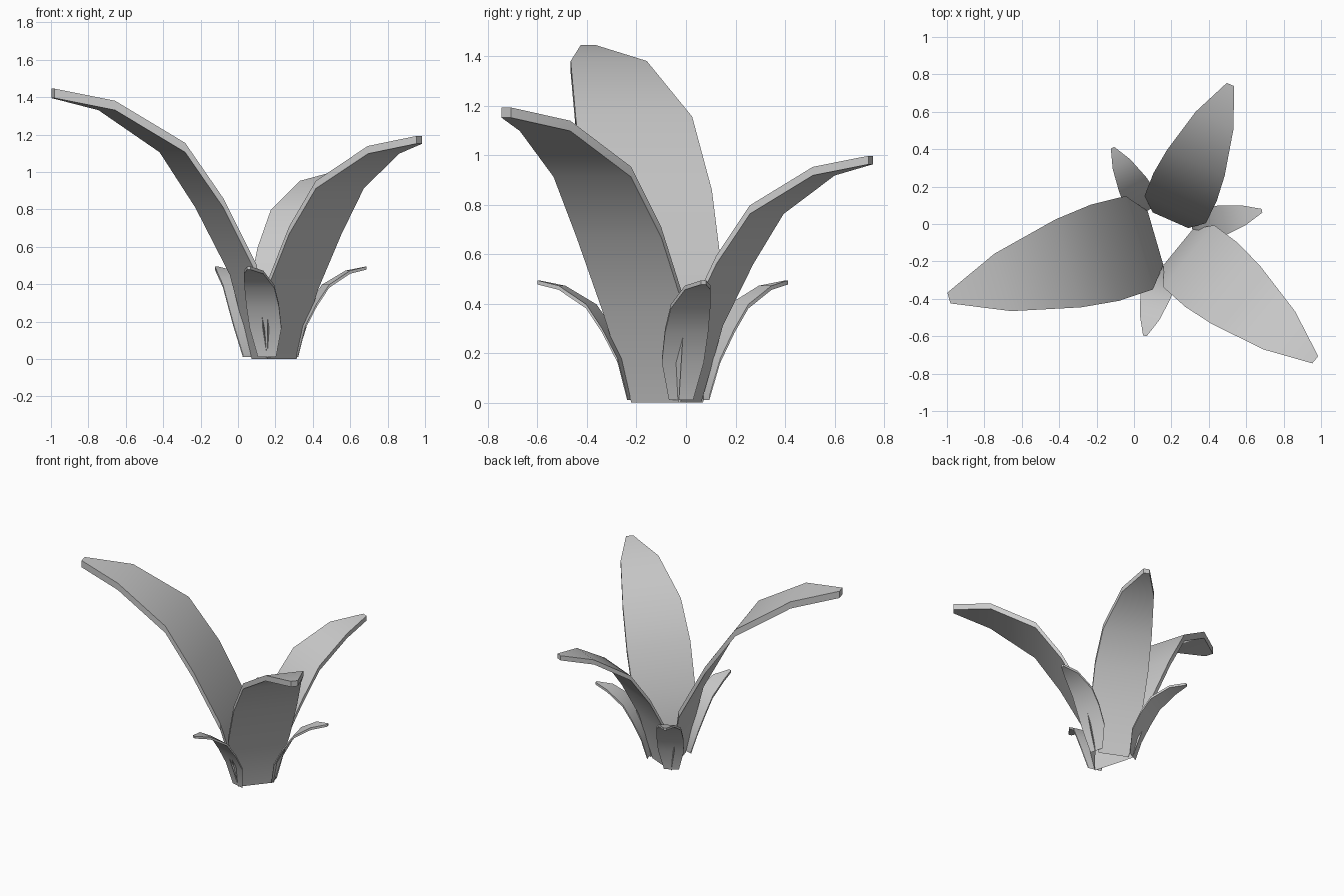
import bpy
import bmesh
import math
from mathutils import Matrix, Vector

if "Cube" in bpy.data.objects:
    bpy.data.objects.remove(bpy.data.objects["Cube"], do_unlink=True)

# One plain grey for the whole plant
GREY = (0.6, 0.6, 0.6, 1)
leaf_grey = bpy.data.materials.new("leaf_grey")
leaf_grey.use_nodes = True
leaf_grey.diffuse_color = GREY
leaf_grey.node_tree.nodes["Principled BSDF"].inputs["Base Color"].default_value = GREY

# Leaf stations: (distance outward, height, width)
STATIONS = [
    (0, 0, 0.3),
    (0.09, 0.45, 0.52),
    (0.28, 0.81, 0.536),
    (0.485, 1.105, 0.49),
    (0.85, 1.33, 0.32),
    (1.15, 1.395, 0.06),
]
THICKNESS = 0.05


def make_leaf(name, base, angle, size):
    """Arching strip, extruded upward, scaled and turned about its base."""
    bm = bmesh.new()
    rows = [
        [bm.verts.new((out, side * width / 2, height)) for side in (-1, 1)]
        for out, height, width in STATIONS
    ]
    for (a, b), (d, c) in zip(rows, rows[1:]):
        bm.faces.new((a, d, c, b))

    lower = bm.faces[:]
    top = bmesh.ops.extrude_face_region(bm, geom=lower, use_keep_orig=True)
    top_verts = [v for v in top["geom"] if isinstance(v, bmesh.types.BMVert)]
    bmesh.ops.translate(bm, verts=top_verts, vec=(0, 0, THICKNESS))
    bmesh.ops.recalc_face_normals(bm, faces=bm.faces)

    place = (Matrix.Translation(Vector(base))
             @ Matrix.Rotation(math.radians(angle), 4, "Z")
             @ Matrix.Scale(size, 4))
    bm.transform(place)

    mesh = bpy.data.meshes.new(name)
    bm.to_mesh(mesh)
    bm.free()
    mesh.materials.append(leaf_grey)
    leaf = bpy.data.objects.new(name, mesh)
    bpy.context.collection.objects.link(leaf)

    bpy.ops.object.select_all(action="DESELECT")
    leaf.select_set(True)
    bpy.context.view_layer.objects.active = leaf
    bpy.ops.object.shade_smooth_by_angle(angle=math.radians(35))
    return leaf


# Three large leaves whose bases form a triangle
make_leaf("large_right_leaf", (0.115, -0.075, 0), 196.2, 1)
make_leaf("medium_left_leaf", (0.235, -0.125, 0), -39.3, 0.825)
make_leaf("short_back_leaf", (0.195, 0.02, 0), 66.2, 0.69)

# Three small leaves at the corners of that triangle
make_leaf("small_front_leaf", (0.155, -0.225, 0.01), 255.4, 0.335)
make_leaf("small_left_leaf", (0.31, -0.02, 0.01), 13.7, 0.335)
make_leaf("small_back_leaf", (0.07, 0.07, 0.01), 118.7, 0.335)
